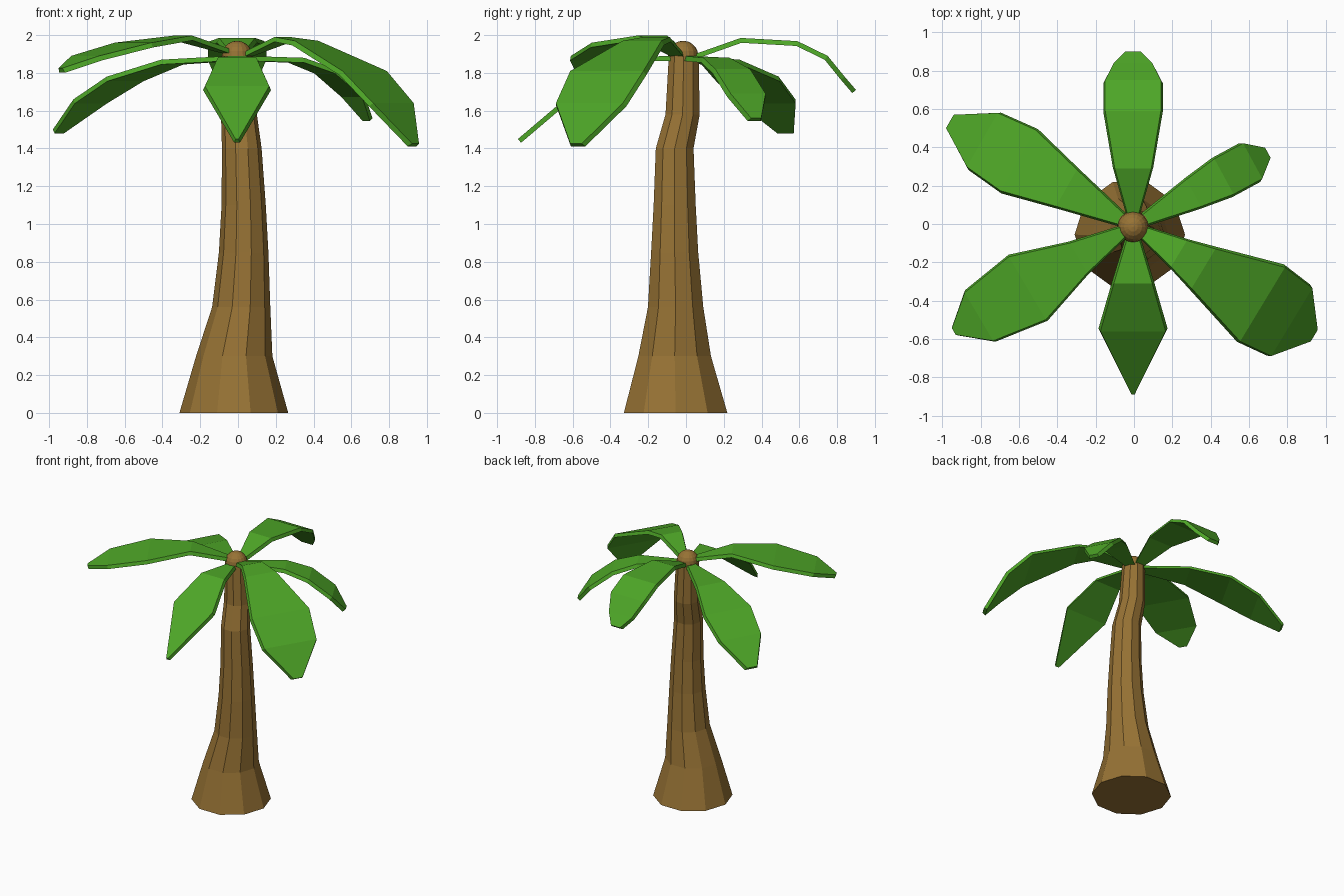
import bpy, bmesh, math
from mathutils import Vector

if "Cube" in bpy.data.objects:
    bpy.data.objects.remove(bpy.data.objects["Cube"])


def material(name, rgb):
    m = bpy.data.materials.new(name)
    m.diffuse_color = (*rgb, 1)
    m.use_nodes = True
    m.node_tree.nodes["Principled BSDF"].inputs["Base Color"].default_value = m.diffuse_color
    return m


green = material("leaf green", (0.075, 0.38, 0.02))
brown = material("bark brown", (0.31, 0.17, 0.035))


def loft(name, rings, mat):
    """Skin a closed tube through rings of points and cap both ends."""
    bm = bmesh.new()
    vs = [[bm.verts.new(p) for p in ring] for ring in rings]
    n = len(vs[0])
    for a, b in zip(vs, vs[1:]):
        for i in range(n):
            j = (i + 1) % n
            bm.faces.new((a[i], a[j], b[j], b[i]))
    bm.faces.new(vs[0])
    bm.faces.new(vs[-1])
    bmesh.ops.recalc_face_normals(bm, faces=bm.faces)
    me = bpy.data.meshes.new(name)
    bm.to_mesh(me)
    bm.free()
    me.materials.append(mat)
    ob = bpy.data.objects.new(name, me)
    bpy.context.collection.objects.link(ob)
    return ob


# Trunk: ten-sided, curved and tapering (z, centre x, centre y, radius)
trunk = [(0, -0.022, -0.055, 0.288), (0.3, -0.02, -0.06, 0.202),
         (0.56, 0.017, -0.055, 0.154), (0.85, 0.03, -0.06, 0.131),
         (1.1, 0.03, -0.06, 0.117), (1.4, 0.02, -0.06, 0.105),
         (1.58, 0.005, -0.018, 0.095), (1.89, -0.005, -0.012, 0.083)]
loft("trunk", [[(cx + r * math.cos(i * math.tau / 10),
                 cy + r * math.sin(i * math.tau / 10), z) for i in range(10)]
               for z, cx, cy, r in trunk], brown)

# Crown knob on top
bpy.ops.mesh.primitive_uv_sphere_add(segments=16, ring_count=10, radius=0.08,
                                     location=(-0.005, -0.015, 1.89))
knob = bpy.context.object
knob.name = "crown_knob"
knob.data.materials.append(brown)

# Leaves: heading in degrees, then stations (distance out, top z, half width)
leaves = {
    "back_leaf": (90, [(0.03, 1.89, .03), (0.3, 1.985, .105), (0.6, 1.968, .155),
                       (0.76, 1.89, .155), (0.85, 1.78, .11), (0.91, 1.71, .05)]),
    "front_leaf": (-90, [(0.03, 1.89, .03), (0.3, 1.885, .11),
                         (0.55, 1.73, .18), (0.88, 1.45, .015)]),
    "front_right_leaf": (-31.2, [(0.03, 1.90, .03), (0.28, 1.99, .09), (0.43, 1.97, .13),
                                 (0.79, 1.81, .236), (0.968, 1.64, .217), (1.105, 1.425, .045)]),
    "back_right_leaf": (28.5, [(0.03, 1.89, .03), (0.36, 1.88, .09), (0.54, 1.82, .115),
                               (0.71, 1.69, .115), (0.80, 1.56, .04)]),
    "back_left_leaf": (150.3, [(0.03, 1.89, .03), (0.4, 1.87, .12), (0.69, 1.78, .193),
                               (0.905, 1.66, .172), (1.1, 1.5, .05)]),
    "front_left_leaf": (210.5, [(0.03, 1.92, .03), (0.33, 1.998, .1), (0.64, 1.96, .2),
                                (0.933, 1.89, .156), (1.085, 1.825, .03)]),
}
THICK, BEVEL = 0.026, 0.01
for name, (deg, stations) in leaves.items():
    a = math.radians(deg)
    out, side = Vector((math.cos(a), math.sin(a), 0)), Vector((-math.sin(a), math.cos(a), 0))
    up = Vector((0, 0, 1))
    rings = []
    for k, (d, z, w) in enumerate(stations):
        # lean the slab's thickness along the local surface normal
        p, q = stations[max(k - 1, 0)], stations[min(k + 1, len(stations) - 1)]
        t = (out * (q[0] - p[0]) + up * (q[1] - p[1])).normalized()
        nrm = t.cross(side)
        c = Vector((-0.005, -0.01, 0)) + out * d + up * z
        low = c - nrm * THICK
        wt = max(w - BEVEL, 0.008)
        rings.append([c - side * wt, c + side * wt, low + side * w, low - side * w])
    loft(name, rings, green)
